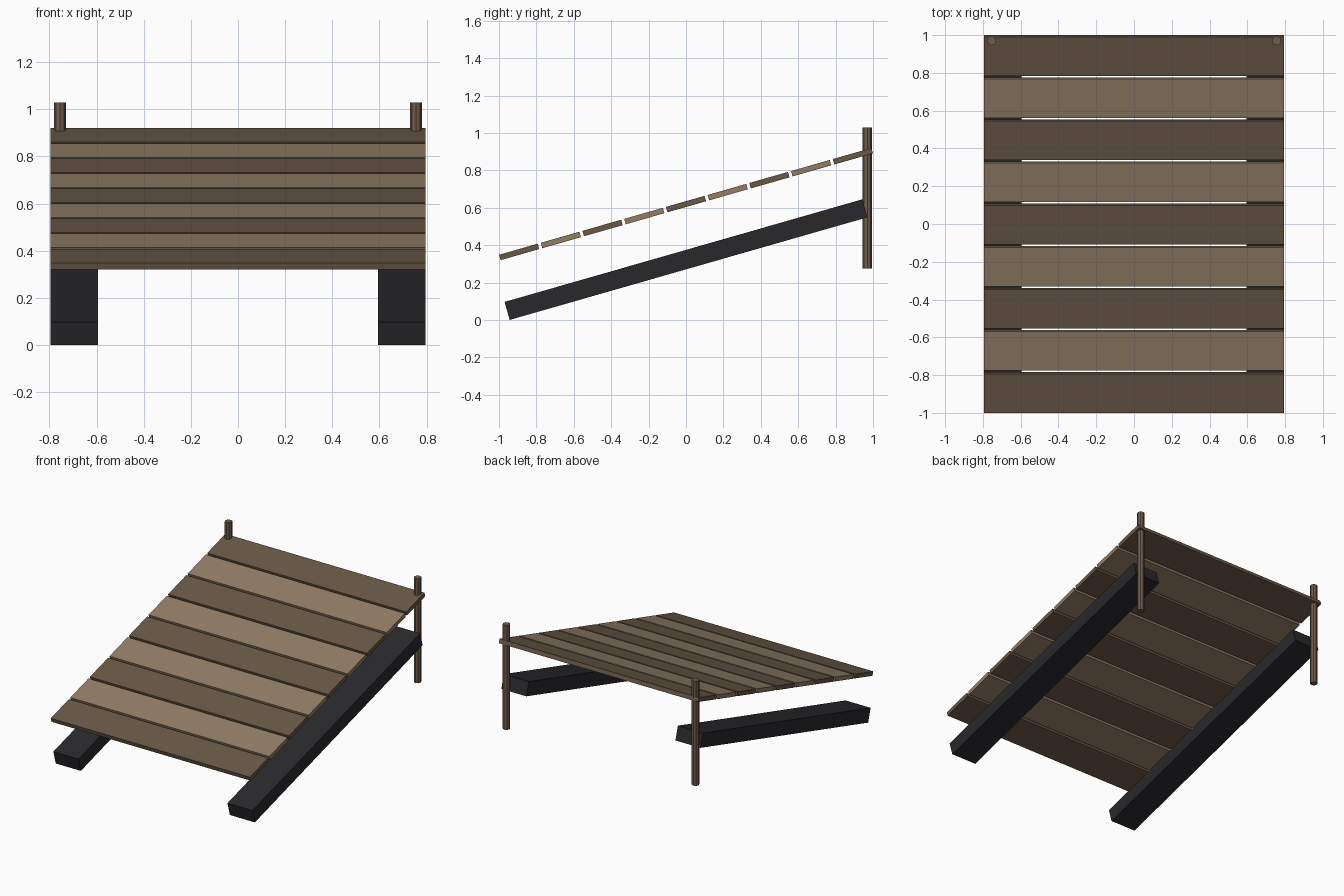
import bpy
from math import radians, tan

if "Cube" in bpy.data.objects:
    bpy.data.objects.remove(bpy.data.objects["Cube"])

SLOPE = radians(16)


def material(name, rgb):
    mat = bpy.data.materials.new(name)
    mat.diffuse_color = (*rgb, 1)
    mat.use_nodes = True
    mat.node_tree.nodes["Principled BSDF"].inputs["Base Color"].default_value = mat.diffuse_color
    return mat


dark_wood = material("dark_wood", (0.14, 0.098, 0.062))
light_wood = material("light_wood", (0.285, 0.205, 0.13))
post_wood = material("post_wood", (0.16, 0.11, 0.075))
beam_black = material("beam_black", (0.022, 0.021, 0.025))


def finish(name, mat):
    obj = bpy.context.object
    obj.name = name
    obj.data.materials.append(mat)
    bpy.ops.object.transform_apply(location=False, rotation=True, scale=True)


def sloped_box(name, loc, size, mat):
    bpy.ops.mesh.primitive_cube_add(size=1, location=loc, rotation=(SLOPE, 0, 0))
    bpy.context.object.scale = size
    finish(name, mat)


# Sloping deck of nine planks in alternating tones
for i in range(9):
    y = (i - 4) * 0.223
    sloped_box(f"plank_{i + 1}", (0, y, 0.62 + y * tan(SLOPE)),
               (1.59, 0.215, 0.03), light_wood if i % 2 else dark_wood)

for side, label in ((-1, "left"), (1, "right")):
    # Support beam below the deck
    sloped_box(f"{label}_beam", (side * 0.695, 0, 0.323),
               (0.2, 1.99, 0.1), beam_black)
    # Upright post at the high end
    bpy.ops.mesh.primitive_cylinder_add(vertices=8, radius=0.025, depth=0.755,
                                        location=(side * 0.755, 0.97, 0.6525))
    finish(f"{label}_post", post_wood)
